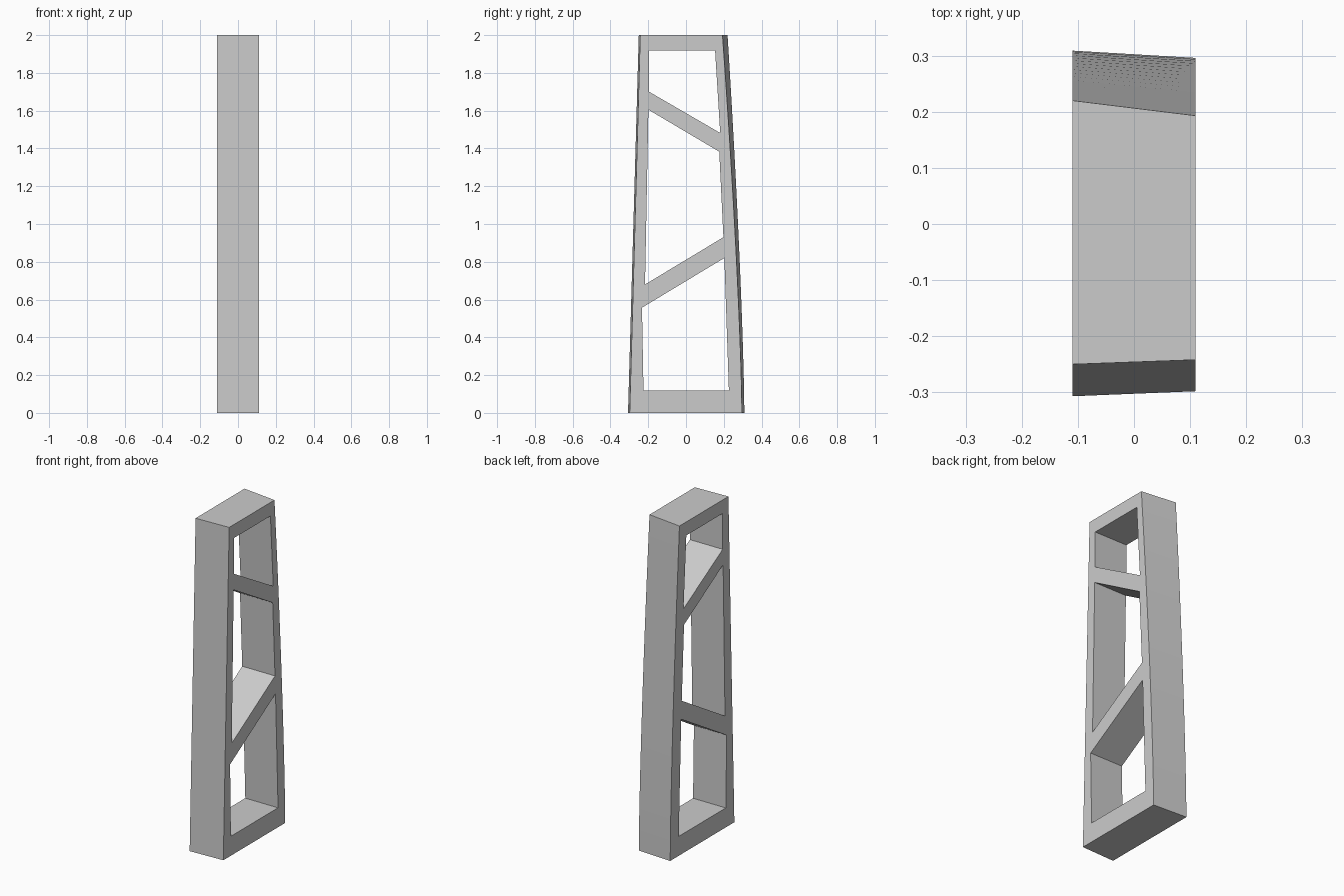
import bpy, bmesh

if "Cube" in bpy.data.objects:
    bpy.data.objects.remove(bpy.data.objects["Cube"])

HALF = 0.11      # half thickness in x
STEPS = 16       # segments along the bowed back edge

grey = bpy.data.materials.new("plain grey")
grey.diffuse_color = (0.6, 0.6, 0.6, 1)
grey.use_nodes = True
grey.node_tree.nodes["Principled BSDF"].inputs["Base Color"].default_value = grey.diffuse_color


def outline(front_low, front_top, back_low, back_top):
    """Side profile (y, z): straight front edge, gently bowed back edge."""
    pts = [(front_top, 2.0), (front_low, 0.0)]
    for i in range(STEPS + 1):
        t = i / STEPS
        pts.append((back_low + (back_top - back_low) * t ** 1.4, 2 * t))
    return pts


# Outer profile on the left and right sides, slightly narrower on the right
left_rim = outline(-0.307, -0.25, 0.309, 0.22)
right_rim = outline(-0.298, -0.242, 0.296, 0.193)

# Openings between the slanted braces
openings = [
    [(-0.225, 0.118), (0.227, 0.118), (0.203, 0.82), (-0.233, 0.557)],
    [(-0.217, 0.68), (0.198, 0.93), (0.176, 1.383), (-0.199, 1.605)],
    [(-0.195, 1.70), (0.181, 1.482), (0.154, 1.918), (-0.195, 1.918)],
]

bm = bmesh.new()


def ring(points, x):
    verts = [bm.verts.new((x, y, z)) for y, z in points]
    edges = [bm.edges.new((v, verts[(i + 1) % len(verts)])) for i, v in enumerate(verts)]
    return verts, edges


# Side panels, each filled around its openings
sides = []
for x, rim in ((-HALF, left_rim), (HALF, right_rim)):
    rings = [ring(p, x) for p in [rim] + openings]
    bmesh.ops.triangle_fill(bm, use_beauty=True, use_dissolve=False, normal=(1, 0, 0),
                            edges=[e for _, es in rings for e in es])
    sides.append([vs for vs, _ in rings])

# Walls joining the two side panels
for a, b in zip(*sides):
    for i in range(len(a)):
        j = (i + 1) % len(a)
        bm.faces.new((a[i], a[j], b[j], b[i]))
bmesh.ops.recalc_face_normals(bm, faces=bm.faces[:])

mesh = bpy.data.meshes.new("braced_frame")
bm.to_mesh(mesh)
bm.free()
mesh.materials.append(grey)
frame = bpy.data.objects.new("braced_frame", mesh)
bpy.context.collection.objects.link(frame)
